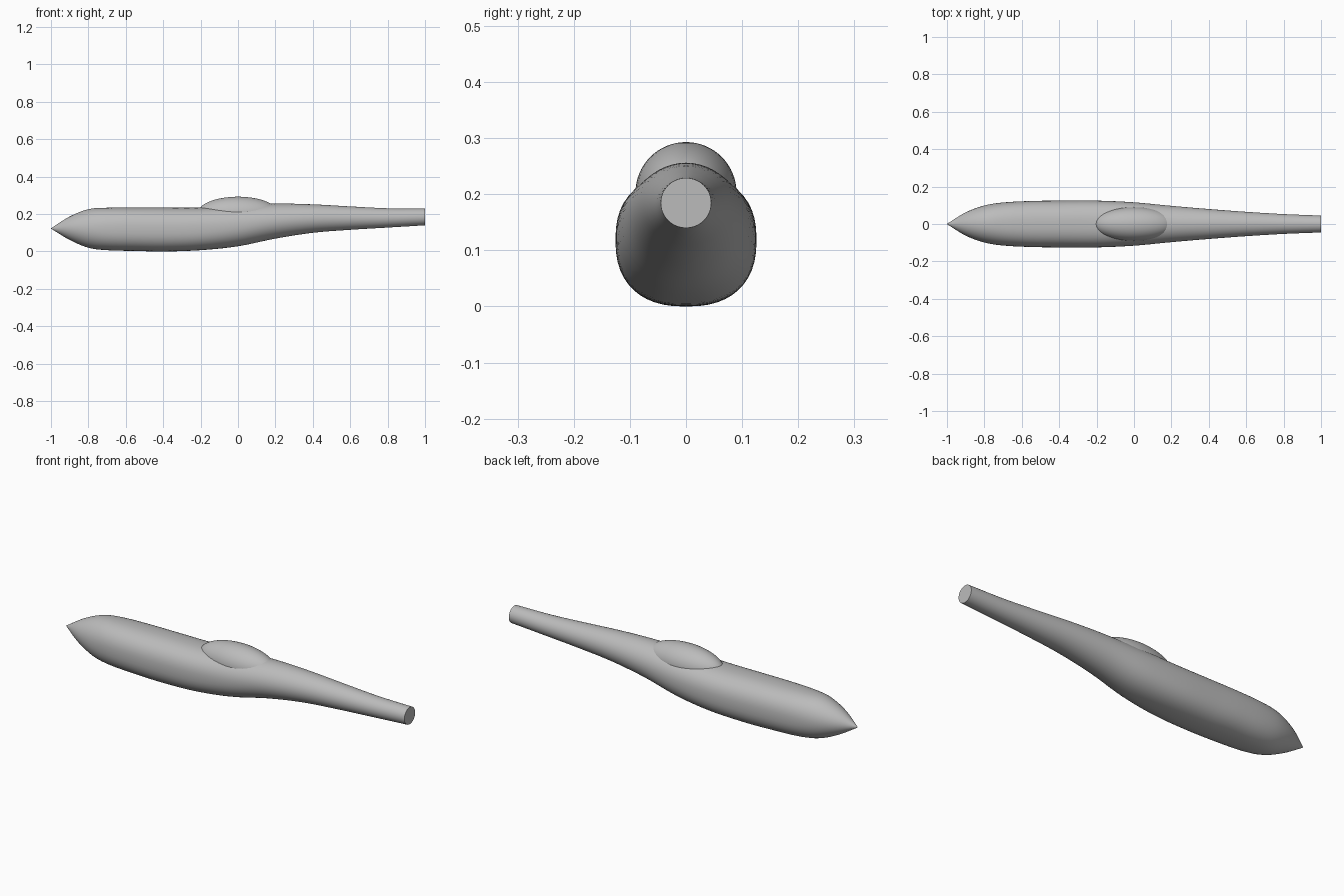
import bpy, bmesh, math
from mathutils import Vector

cube = bpy.data.objects.get("Cube")
if cube:
    bpy.data.objects.remove(cube, do_unlink=True)

grey = bpy.data.materials.new("plain grey")
grey.use_nodes = True
colour = (0.5, 0.5, 0.5, 1)
grey.diffuse_color = colour
grey.node_tree.nodes["Principled BSDF"].inputs["Base Color"].default_value = colour

# Fuselage stations: x, bottom, top, half width, squareness
STATIONS = [
    (-0.998, 0.121, 0.125, 0.002, 2.0),
    (-0.9, 0.062, 0.187, 0.062, 2.0),
    (-0.8, 0.020, 0.226, 0.099, 2.1),
    (-0.7, 0.007, 0.234, 0.115, 2.3),
    (-0.55, 0.003, 0.235, 0.123, 2.4),
    (-0.4, 0.0, 0.235, 0.125, 2.4),
    (-0.2, 0.007, 0.235, 0.125, 2.4),
    (0.0, 0.028, 0.245, 0.116, 2.2),
    (0.2, 0.069, 0.256, 0.097, 2.0),
    (0.4, 0.100, 0.252, 0.080, 2.0),
    (0.6, 0.116, 0.241, 0.065, 2.0),
    (0.8, 0.128, 0.231, 0.053, 2.0),
    (1.0, 0.140, 0.229, 0.045, 2.0),
]
SIDES, STEPS = 48, 5


def smooth_stations(rows, steps):
    """Pass a smooth curve through the stations, allowing uneven spacing."""
    pts = [Vector(r) for r in rows]
    last = len(pts) - 1
    slopes = []
    for i in range(last + 1):
        a, b = pts[max(i - 1, 0)], pts[min(i + 1, last)]
        slopes.append((b - a) / (b[0] - a[0]))
    result = []
    for i in range(last):
        p, q = pts[i], pts[i + 1]
        gap = q[0] - p[0]
        for k in range(steps):
            t = k / steps
            ease = t * t * (3 - 2 * t)
            result.append(p * (1 - ease) + q * ease
                          + slopes[i] * gap * t * (1 - t) ** 2
                          - slopes[i + 1] * gap * t * t * (1 - t))
    return result + [pts[last]]


def power(value, n):
    return math.copysign(abs(value) ** (2 / n), value)


def finish(name, bm):
    bmesh.ops.recalc_face_normals(bm, faces=bm.faces)
    mesh = bpy.data.meshes.new(name)
    bm.to_mesh(mesh)
    bm.free()
    mesh.materials.append(grey)
    obj = bpy.data.objects.new(name, mesh)
    bpy.context.collection.objects.link(obj)
    bpy.ops.object.select_all(action='DESELECT')
    obj.select_set(True)
    bpy.context.view_layer.objects.active = obj
    bpy.ops.object.shade_smooth_by_angle(angle=math.radians(40))
    return obj


# Fuselage lofted through the rounded sections
bm = bmesh.new()
rings = []
for x, low, high, half, n in smooth_stations(STATIONS, STEPS):
    ring = []
    for i in range(SIDES):
        a = math.tau * i / SIDES
        y = half * power(math.cos(a), n)
        z = (low + high) / 2 + (high - low) / 2 * power(math.sin(a), n)
        ring.append(bm.verts.new((x, y, z)))
    rings.append(ring)
for r, s in zip(rings, rings[1:]):
    for i in range(SIDES):
        j = (i + 1) % SIDES
        bm.faces.new((r[i], r[j], s[j], s[i]))
# Pointed nose and flat tail end
tip = bm.verts.new((-1, 0, 0.123))
for i in range(SIDES):
    bm.faces.new((tip, rings[0][(i + 1) % SIDES], rings[0][i]))
bm.faces.new(rings[-1])
finish("fuselage", bm)

# Canopy: long ellipsoid sunk into the fuselage
bm = bmesh.new()
bmesh.ops.create_uvsphere(bm, u_segments=48, v_segments=32, radius=1)
bmesh.ops.scale(bm, vec=(0.217, 0.09, 0.09), verts=bm.verts)
bmesh.ops.translate(bm, vec=(0, 0, 0.203), verts=bm.verts)
finish("canopy", bm)
